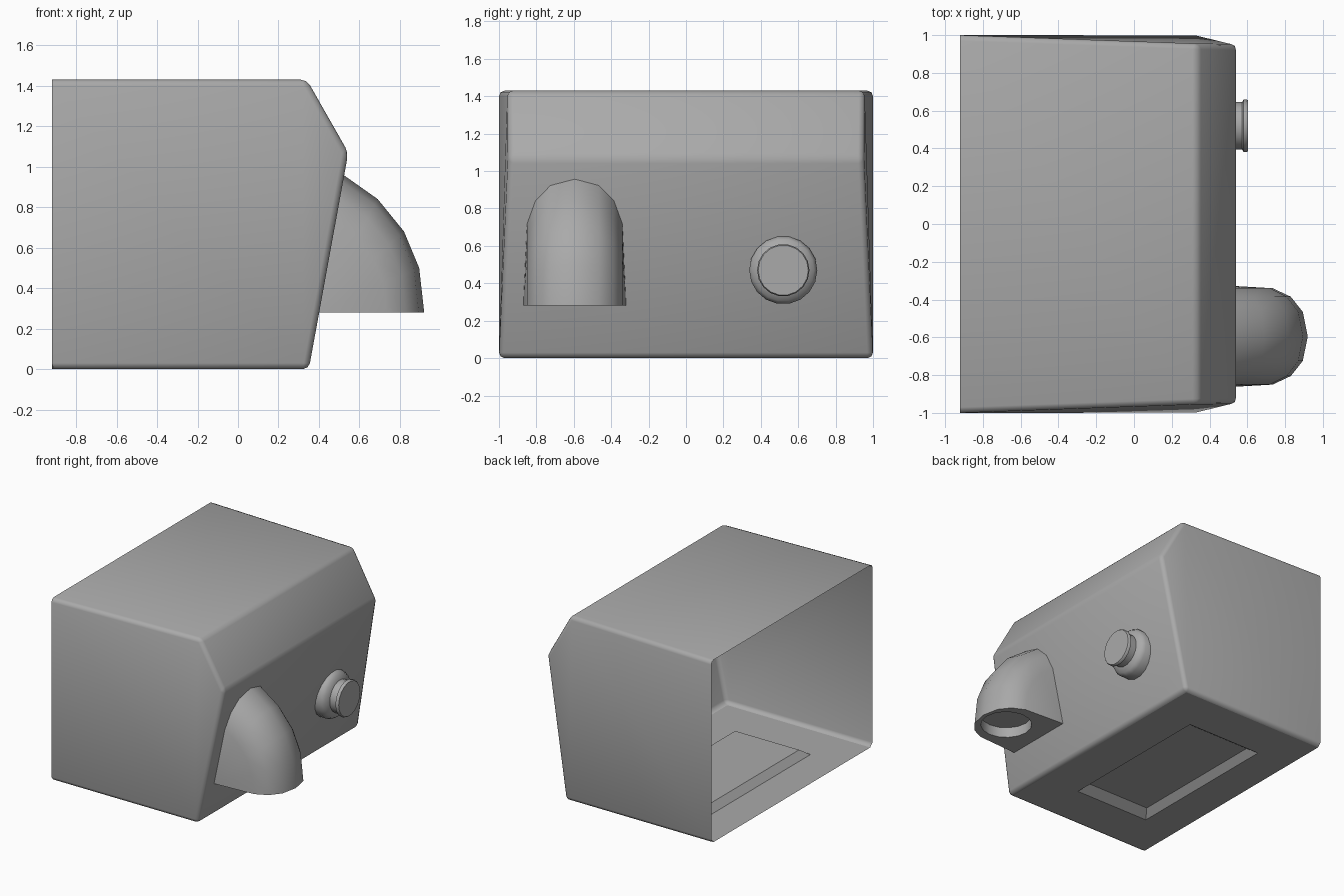
import bpy, bmesh, math

if "Cube" in bpy.data.objects:
    bpy.data.objects.remove(bpy.data.objects["Cube"])

# Dark grey shared by all parts
grey = bpy.data.materials.new("dark_grey")
grey.diffuse_color = (0.4, 0.4, 0.4, 1)
grey.use_nodes = True
grey.node_tree.nodes["Principled BSDF"].inputs["Base Color"].default_value = grey.diffuse_color


def finish(name, bm, angle=50):
    bmesh.ops.remove_doubles(bm, verts=bm.verts, dist=0.0005)
    bmesh.ops.recalc_face_normals(bm, faces=bm.faces)
    me = bpy.data.meshes.new(name)
    bm.to_mesh(me)
    bm.free()
    me.materials.append(grey)
    ob = bpy.data.objects.new(name, me)
    bpy.context.collection.objects.link(ob)
    bpy.ops.object.select_all(action='DESELECT')
    ob.select_set(True)
    bpy.context.view_layer.objects.active = ob
    bpy.ops.object.shade_smooth_by_angle(angle=math.radians(angle))
    return ob


# Housing: side profile as (x, z, half width), open at the back
bm = bmesh.new()
profile = [(-0.92, 0, 1), (0.35, 0, 1), (0.545, 1.07, 0.95),
           (0.34, 1.43, 0.955), (-0.92, 1.43, 1)]
near = [bm.verts.new((x, -w, z)) for x, z, w in profile]
far = [bm.verts.new((x, w, z)) for x, z, w in profile]
bm.faces.new(near)
bm.faces.new(far[::-1])
for i in range(1, 4):
    bm.faces.new((near[i], far[i], far[i + 1], near[i + 1]))

# Floor with a shallow rectangular recess pressed up from below
rings = [[near[0], near[1], far[1], far[0]]]
for x0, x1, w, z in [(-0.64, 0.0, 0.63, 0), (-0.59, -0.035, 0.56, 0.05)]:
    rings.append([bm.verts.new(p) for p in
                  ((x0, -w, z), (x1, -w, z), (x1, w, z), (x0, w, z))])
for a, b in zip(rings, rings[1:]):
    for i in range(4):
        j = (i + 1) % 4
        bm.faces.new((a[j], a[i], b[i], b[j]))
bm.faces.new(rings[-1][::-1])

# Rounded outer edges
outer = set(near + far)
edges = [e for e in bm.edges if not e.is_boundary and all(v in outer for v in e.verts)]
bmesh.ops.bevel(bm, geom=edges, offset=0.03, segments=2, profile=0.5, affect='EDGES')

# Crisp edges around the flat underside and the recess panel
bm.normal_update()
for f in bm.faces:
    if f.normal.z < -0.99:
        for e in f.edges:
            e.smooth = False
finish("housing", bm)

# Spout: an arched section swept a quarter turn from the wall down to the mouth
AX, AY, AZ = 0.39, -0.595, 0.28
sweep = [(0.53, 0), (0.505, 0.22), (0.43, 0.40), (0.30, 0.56), (0.13, 0.68)]
half = [(0, 0.275), (0.65, 0.255), (0.83, 0.21), (0.95, 0.13)]
arch = half + [(1, 0)] + [(f, -w) for f, w in reversed(half)]
bm = bmesh.new()
rows = [[bm.verts.new((AX + f * dx, AY + w, AZ + f * dz)) for f, w in arch]
        for dx, dz in sweep]
for a, b in zip(rows, rows[1:]):
    for i in range(len(arch) - 1):
        bm.faces.new((a[i], a[i + 1], b[i + 1], b[i]))
bmesh.ops.remove_doubles(bm, verts=bm.verts, dist=0.0005)

# Mouth of the spout: flat underside with a round blind hole
N = 16
mouth = [v for v in bm.verts if abs(v.co.z - AZ) < 1e-4]
ends = [v for v in mouth if v.co.x < AX + 0.01]
loop = [e for e in bm.edges if all(v in mouth for v in e.verts)]
loop.append(bm.edges.get(ends) or bm.edges.new(ends))


def circle(z):
    return [bm.verts.new((0.705 + 0.185 * math.cos(2 * math.pi * k / N),
                          AY + 0.185 * math.sin(2 * math.pi * k / N), z))
            for k in range(N)]


low, high = circle(AZ), circle(AZ + 0.08)
loop += [bm.edges.new((low[k], low[(k + 1) % N])) for k in range(N)]
bmesh.ops.triangle_fill(bm, edges=loop, use_beauty=True)
for k in range(N):
    j = (k + 1) % N
    bm.faces.new((low[k], low[j], high[j], high[k]))
bm.faces.new(high)
finish("spout", bm)

# Knob: flange, neck and cap turned around a horizontal axis
bm = bmesh.new()
turned = [(0.385, 0.182), (0.475, 0.182), (0.505, 0.165), (0.52, 0.125),
          (0.572, 0.125), (0.58, 0.14), (0.595, 0.14), (0.604, 0.134)]
S = 18
rings = [[bm.verts.new((x, 0.52 + r * math.cos(2 * math.pi * k / S),
                        0.47 + r * math.sin(2 * math.pi * k / S)))
          for k in range(S)] for x, r in turned]
for a, b in zip(rings, rings[1:]):
    for k in range(S):
        j = (k + 1) % S
        bm.faces.new((a[k], a[j], b[j], b[k]))
bm.faces.new(rings[-1])
finish("knob", bm, 40)
